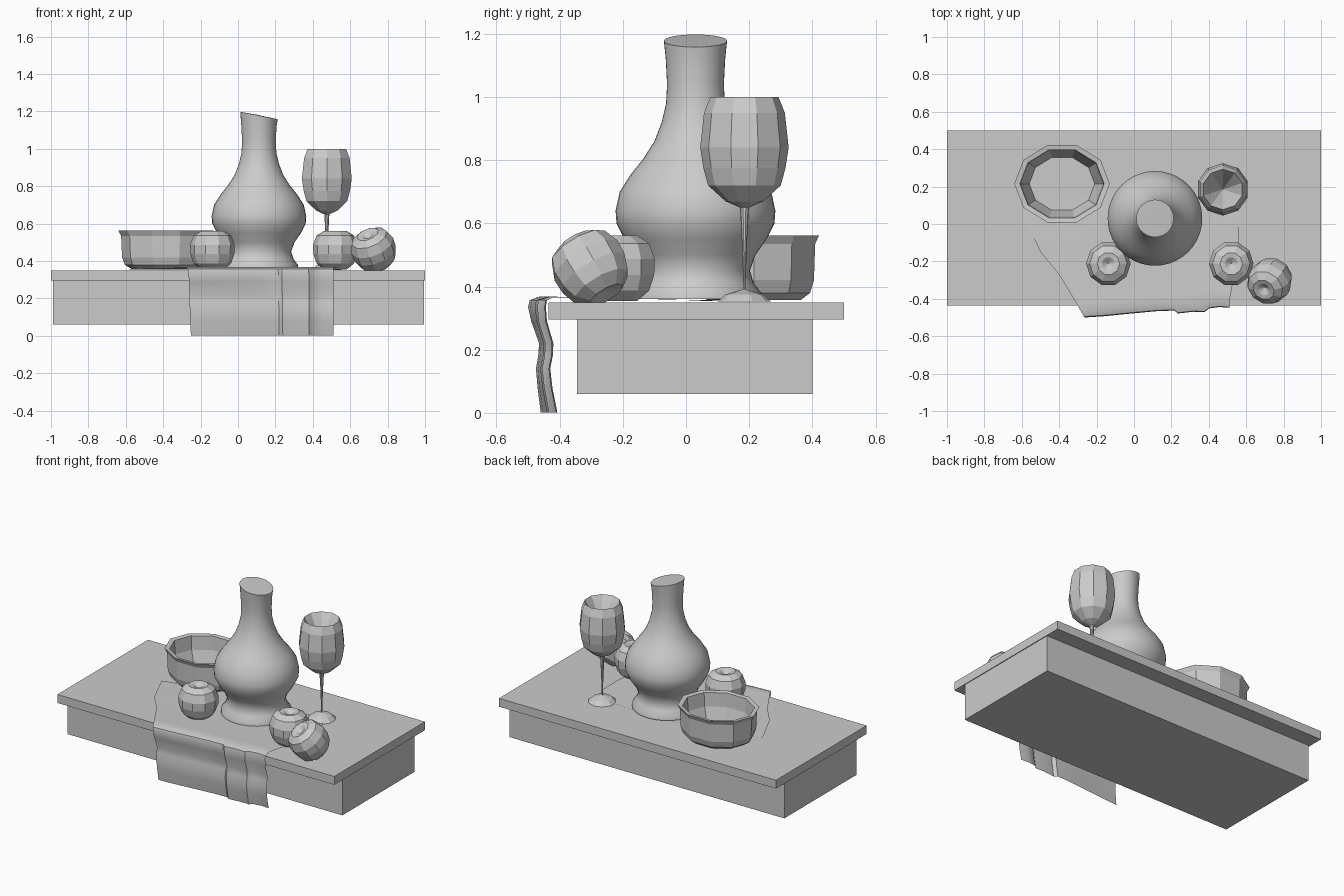
import bpy, bmesh, math
from mathutils import Vector, Euler

if "Cube" in bpy.data.objects:
    bpy.data.objects.remove(bpy.data.objects["Cube"])


def make_object(name, bm, smooth=None):
    bmesh.ops.recalc_face_normals(bm, faces=bm.faces)
    mesh = bpy.data.meshes.new(name)
    bm.to_mesh(mesh)
    bm.free()
    obj = bpy.data.objects.new(name, mesh)
    bpy.context.collection.objects.link(obj)
    if smooth:
        bpy.ops.object.select_all(action='DESELECT')
        bpy.context.view_layer.objects.active = obj
        obj.select_set(True)
        bpy.ops.object.shade_smooth_by_angle(angle=math.radians(smooth))
    return obj


def box(name, lo, hi):
    bm = bmesh.new()
    bmesh.ops.create_cube(bm, size=1)
    for v in bm.verts:
        v.co = [(a + b) / 2 + c * (b - a) for a, b, c in zip(lo, hi, v.co)]
    return make_object(name, bm)


def lathe(name, profile, sides, loc, scale_y=1, turn=0, smooth=None, rot=(0, 0, 0), edit=None):
    """Revolve (radius, z) points; a zero radius closes with a fan."""
    bm = bmesh.new()
    rings = []
    for r, z in profile:
        if r == 0:
            rings.append([bm.verts.new((0, 0, z))] * sides)
        else:
            rings.append([bm.verts.new((r * math.cos(a), r * scale_y * math.sin(a), z))
                          for a in (turn + 2 * math.pi * i / sides for i in range(sides))])
    for low, high in zip(rings, rings[1:]):
        for i in range(sides):
            j = (i + 1) % sides
            bm.faces.new(dict.fromkeys((low[i], low[j], high[j], high[i])))
    if edit:
        for v in bm.verts:
            edit(v)
    obj = make_object(name, bm, smooth)
    obj.location = loc
    obj.rotation_euler = rot
    return obj


# Table
box("table_top", (-1, -0.435, 0.295), (1, 0.5, 0.35))
box("table_base", (-0.99, -0.345, 0.06), (0.995, 0.4, 0.297))


# Vase with slanted mouth
def slant(v):
    if v.co.z > 1.15:
        v.co.z -= 0.2 * v.co.x


lathe("vase", [(0, .36), (.21, .36), (.208, .38), (.185, .41), (.172, .45), (.19, .5), (.225, .55),
               (.25, .6), (.253, .64), (.24, .7), (.205, .755), (.165, .805), (.13, .86), (.107, .92),
               (.093, .98), (.09, 1.04), (.094, 1.12), (.1, 1.178), (0, 1.18)],
      40, (.112, .03, 0), smooth=40, edit=slant)

# Goblet: low foot, needle stem, bowl with shallow inside
lathe("goblet", [(.085, .352), (.06, .375), (.003, .392), (.004, .42), (.008, .54), (.014, .65),
                 (.06, .67), (.115, .72), (.13, .775), (.14, .84), (.128, .95), (.108, 1.0),
                 (.085, .965), (0, .82)],
      10, (.475, .185, 0), turn=math.pi / 10)

# Bowl: ten-sided oval wall
lathe("bowl", [(.185, .358), (.22, .38), (.235, .42), (.24, .535), (.255, .562), (.225, .558),
               (.218, .47), (.175, .358)],
      10, (-.385, .215, 0), scale_y=.85)

# Fruit
fruit = [(0, -.09), (.06, -.103), (.1, -.07), (.117, -.02), (.119, .03), (.1, .08),
         (.06, .104), (.035, .1), (0, .075)]
for name, loc, rot in (("fruit_left", (-.137, -.212, .457), (0, 0, 0)),
                       ("fruit_middle", (.52, -.212, .457), (0, 0, 0)),
                       ("fruit_right", (.727, -.302, .458), (.5, -.38, 0))):
    lathe(name, fruit, 10, loc, rot=rot)

# Cloth: rows of (left x, right x, left y, right y, z), flat on the table then hanging
rows = [(-.6, .5, .07, .17, .354), (-.57, .56, 0, .07, .357), (-.5, .56, -.15, -.1, .359),
        (-.4, .54, -.27, -.25, .361), (-.31, .52, -.42, -.36, .366), (-.285, .51, -.465, -.415, .368),
        (-.268, .51, -.495, -.445, .357), (-.265, .51, -.5, -.448, .335), (-.262, .51, -.49, -.445, .29),
        (-.26, .51, -.465, -.425, .22), (-.26, .51, -.468, -.427, .18), (-.257, .51, -.475, -.435, .14),
        (-.255, .51, -.47, -.428, .08), (-.252, .51, -.46, -.412, .002)]
folds = [(0, 0), (.15, 0), (.3, .004), (.5, .008), (.62, .005), (.645, -.012), (.75, -.008),
         (.83, -.014), (.86, .004), (.93, .008), (1, 0)]
bm = bmesh.new()
grid = []
for k, (xl, xr, yl, yr, z) in enumerate(rows):
    amount = min(1, max(0, (k - 4) / 2))
    back = .06 if k == 0 else 0
    grid.append([bm.verts.new((xl + (xr - xl) * u, yl + (yr - yl) * u + f * amount
                               + back * math.sin(math.pi * u), z)) for u, f in folds])
for a, b in zip(grid, grid[1:]):
    for i in range(len(folds) - 1):
        bm.faces.new((a[i], b[i], b[i + 1], a[i + 1]))
make_object("cloth", bm, smooth=40)
